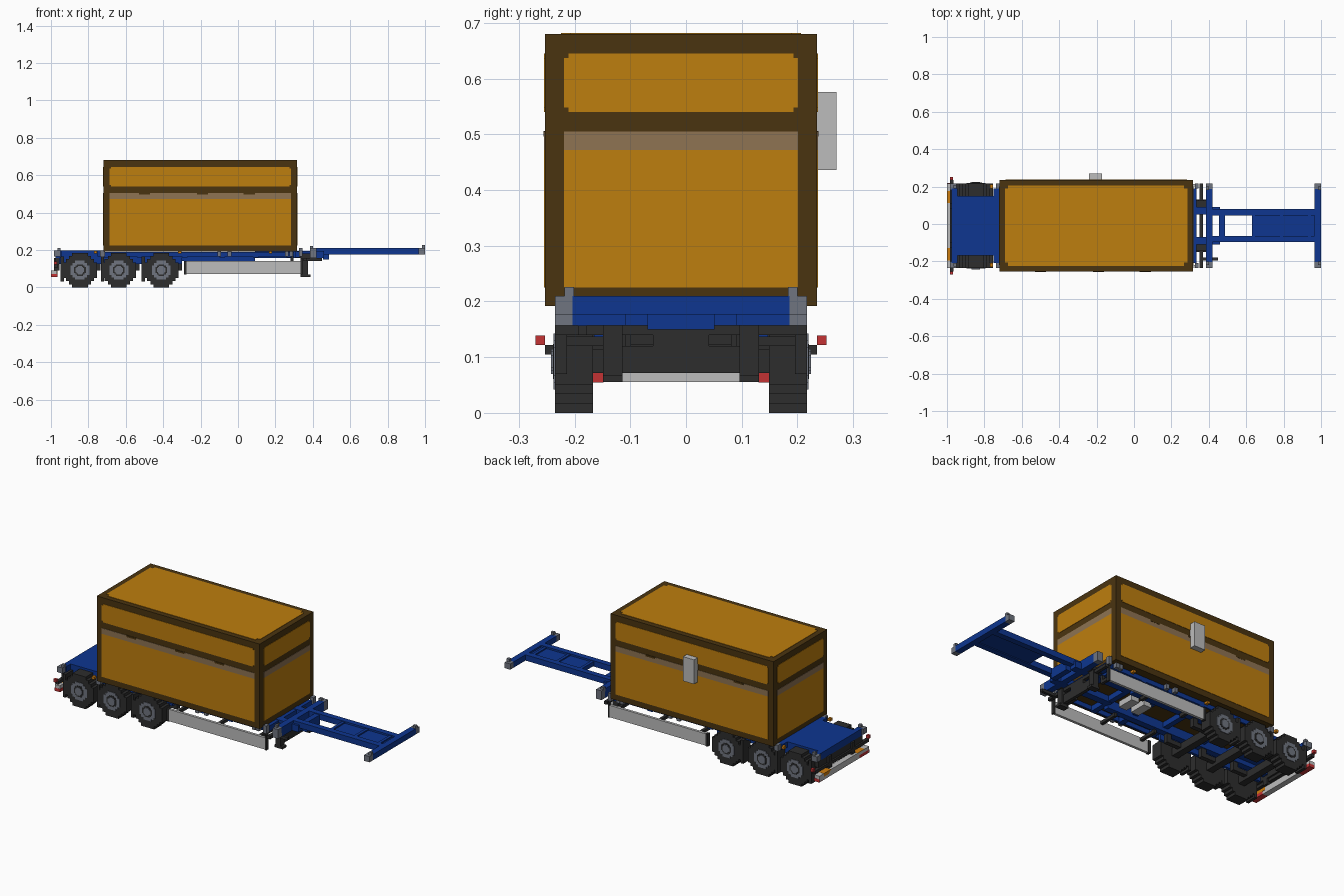
import bpy, bmesh, math
from mathutils import Matrix, Vector

if "Cube" in bpy.data.objects:
    bpy.data.objects.remove(bpy.data.objects["Cube"], do_unlink=True)

C = -0.009          # y of the trailer centre line
V = 0.0168          # block size


def material(name, r, g, b):
    lin = [((c / 255 + 0.055) / 1.055) ** 2.4 if c > 10 else c / 255 / 12.92 for c in (r, g, b)]
    m = bpy.data.materials.new(name)
    m.use_nodes = True
    m.diffuse_color = (*lin, 1)
    m.node_tree.nodes["Principled BSDF"].inputs["Base Color"].default_value = (*lin, 1)
    return m


BROWN = material("dark brown", 74, 52, 16)
AMBER = material("amber panel", 190, 126, 14)
TAN = material("grey brown", 142, 115, 82)
BLUE = material("chassis blue", 14, 54, 144)
DARK = material("dark grey", 45, 45, 45)
STEEL = material("steel grey", 112, 117, 128)
LIGHT = material("light grey", 188, 188, 188)
RED = material("lamp red", 195, 50, 52)
ORANGE = material("lamp orange", 205, 125, 15)


def finish(name, bm, mat):
    bmesh.ops.recalc_face_normals(bm, faces=bm.faces)
    me = bpy.data.meshes.new(name)
    bm.to_mesh(me)
    bm.free()
    me.materials.append(mat)
    ob = bpy.data.objects.new(name, me)
    bpy.context.collection.objects.link(ob)
    return ob


def part(name, mat, *boxes):
    """One object from boxes given as x0, x1, y0, y1, z0, z1."""
    bm = bmesh.new()
    for x0, x1, y0, y1, z0, z1 in boxes:
        m = Matrix.Translation(((x0 + x1) / 2, (y0 + y1) / 2, (z0 + z1) / 2))
        bmesh.ops.create_cube(bm, size=1, matrix=m @ Matrix.Diagonal((x1 - x0, y1 - y0, z1 - z0, 1)))
    return finish(name, bm, mat)


def sym(x0, x1, d0, d1, z0, z1):
    """A box and its mirror image, d measured out from the centre line."""
    return [(x0, x1, C + d0, C + d1, z0, z1), (x0, x1, C - d1, C - d0, z0, z1)]


def mid(x0, x1, d, z0, z1):
    return (x0, x1, C - d, C + d, z0, z1)


def prism(name, mat, outline, origin, u, v, depth):
    """Extrude a 2D outline lying in the u, v plane by the depth vector."""
    bm = bmesh.new()
    o, u, v = Vector(origin), Vector(u), Vector(v)
    face = bm.faces.new([bm.verts.new(o + u * a + v * b) for a, b in outline])
    geo = bmesh.ops.extrude_face_region(bm, geom=[face])["geom"]
    bmesh.ops.translate(bm, vec=depth, verts=[g for g in geo if isinstance(g, bmesh.types.BMVert)])
    return finish(name, bm, mat)


def mirror4(quarter):
    """Complete a closed outline from its first quadrant."""
    half = quarter + [(-a, b) for a, b in reversed(quarter)]
    return half + [(-a, -b) for a, b in half]


def notched(w, h, n=0.009):
    return mirror4([(w / 2, h / 2 - n), (w / 2 - n, h / 2 - n), (w / 2 - n, h / 2)])


# ---- Container body and its panels
X0, X1, Y0, Y1, Z0, Z1 = -0.72, 0.315, C - 0.244, C + 0.244, 0.192, 0.68
XM = (X0 + X1) / 2
part("container_body", BROWN, (X0, X1, Y0, Y1, Z0, Z1))
T = 0.002
walls = [("front", (XM, Y0, 0), (1, 0, 0), (0, -T, 0), 0.97),
         ("back", (XM, Y1, 0), (1, 0, 0), (0, T, 0), 0.97),
         ("right_end", (X0, C, 0), (0, 1, 0), (-T, 0, 0), 0.42),
         ("left_end", (X1, C, 0), (0, 1, 0), (T, 0, 0), 0.42)]
for side, o, u, d, w in walls:
    for label, mat, z0, z1, n in (("upper_panel", AMBER, 0.54, 0.645, 0.008),
                                  ("lower_panel", AMBER, 0.225, 0.472, 0.006),
                                  ("panel_strip", TAN, 0.472, 0.505, 0.006)):
        h = z1 - z0
        prism(f"{side}_{label}", mat, notched(w, h, n) if label == "upper_panel" else
              [(-w / 2, -h / 2), (w / 2, -h / 2), (w / 2, h / 2), (-w / 2, h / 2)],
              Vector(o) + Vector((0, 0, (z0 + z1) / 2)), u, (0, 0, 1), d)
prism("roof_panel", AMBER, notched(0.975, 0.43, 0.017), (XM, C, Z1), (1, 0, 0), (0, 1, 0), (0, 0, T))
part("strip_tabs", BROWN, *[b for x in (-0.5, -0.19, 0.06)
                            for b in sym(x - 0.03, x + 0.03, 0.24, 0.247, 0.496, 0.506)])
part("wall_unit", LIGHT, (-0.24, -0.17, Y1, 0.27, 0.436, 0.576))
part("wall_unit_mount", BROWN, (-0.235, -0.175, Y1, Y1 + 0.004, 0.535, 0.555))

# ---- Chassis rails, cross members and rear deck
part("main_rails", BLUE, *sym(-0.975, 0.09, 0.085, 0.12, 0.14, 0.19),
     *sym(0.09, 0.46, 0.06, 0.1, 0.157, 0.195))
part("cross_members", BLUE, *[mid(x, x + 0.03, 0.2, 0.16, 0.19)
                              for x in (-0.72, -0.54, -0.3, -0.1, 0.08, 0.26)],
     *sym(-0.72, 0.3, 0.19, 0.2, 0.165, 0.19))
part("rear_deck", BLUE, mid(-0.975, X0, 0.16, 0.165, 0.197),
     mid(-0.975, -0.945, 0.2, 0.157, 0.197), mid(-0.75, X0, 0.2, 0.165, 0.197))
part("inner_brackets", BLUE, *sym(-0.97, -0.3, 0.14, 0.156, 0.125, 0.17))

# ---- Gooseneck and extending boom
part("neck_crossbar", BLUE, mid(0.385, 0.42, 0.195, 0.157, 0.21), mid(0.305, 0.335, 0.2, 0.16, 0.192))
part("boom_rails", BLUE, *sym(0.4, 0.97, 0.055, 0.088, 0.177, 0.21))
part("boom_plate", BLUE, mid(0.63, 0.97, 0.06, 0.182, 0.2))
part("boom_ties", BLUE, mid(0.455, 0.487, 0.06, 0.15, 0.205),
     *[mid(x, x + 0.017, 0.06, 0.19, 0.207) for x in (0.63, 0.78, 0.93)])
part("boom_end_bar", BLUE, mid(0.965, 1.0, 0.195, 0.177, 0.21))
part("neck_cheeks", DARK, *sym(0.315, 0.385, 0.1, 0.135, 0.157, 0.18))

# ---- Corner castings and container locks
part("corner_castings", STEEL, *sym(0.385, 0.42, 0.192, 0.226, 0.157, 0.21),
     *sym(0.965, 1.0, 0.192, 0.226, 0.177, 0.21), *sym(0.983, 1.0, 0.192, 0.209, 0.21, 0.226),
     *sym(0.385, 0.402, 0.192, 0.209, 0.21, 0.222),
     *sym(0.325, 0.345, 0.2, 0.226, 0.165, 0.21),
     *sym(-0.985, -0.95, 0.192, 0.226, 0.165, 0.197), *sym(-0.965, -0.948, 0.2, 0.217, 0.197, 0.212),
     *sym(-0.737, -0.71, 0.195, 0.226, 0.165, 0.197))
part("side_locks", STEEL, *[b for x in (-0.11, -0.055, 0.25, 0.275)
                            for b in sym(x, x + 0.02, 0.2, 0.222, 0.165, 0.191)])
part("side_markers", ORANGE, *[b for x in (-0.77, -0.32, 0.165)
                               for b in sym(x, x + V, 0.2, 0.22, 0.18, 0.195)])

# ---- Wheels, hubs, axles and mudflaps
tyre = mirror4([(a * V, b * V) for a, b in
                ((5.5, 2.5), (4.5, 2.5), (4.5, 3.5), (3.5, 3.5), (3.5, 4.5), (2.5, 4.5), (2.5, 5.5))])
disc = mirror4([(a * V, b * V) for a, b in ((3, 1.5), (2.3, 1.5), (2.3, 2.3), (1.5, 2.3), (1.5, 3))])
R = 5.5 * V
AXLES = (-0.845, -0.637, -0.41)
for i, x in enumerate(AXLES, 1):
    for side, s in (("front", -1), ("back", 1)):
        def ring(label, mat, outline, d0, d1, k=1):
            prism(f"{side}_{label}_{i}", mat, [(a * k, b * k) for a, b in outline],
                  (x, C + s * d0, R), (1, 0, 0), (0, 0, 1), (0, s * (d1 - d0), 0))
        ring("tyre", DARK, tyre, 0.158, 0.226)
        ring("hub", STEEL, disc, 0.226, 0.229)
        ring("hub_recess", DARK, disc, 0.229, 0.230, 0.62)
        ring("hub_cap", STEEL, disc, 0.230, 0.233, 0.45)
part("axles", DARK, *[mid(x - 0.02, x + 0.02, 0.165, 0.072, 0.115) for x in AXLES])
part("suspension_arms", DARK, *[b for x in AXLES for b in
                                sym(x - 0.01, x + 0.11, 0.09, 0.115, 0.09, 0.115)
                                + sym(x + 0.08, x + 0.11, 0.09, 0.115, 0.1, 0.15)])
part("mudflaps", DARK, *[b for x in (-0.948, -0.733, -0.515)
                         for b in sym(x, x + V, 0.158, 0.226, 0.032, 0.165)])

# ---- Side guards with their brackets
part("side_guards", LIGHT, *sym(-0.275, 0.335, 0.209, 0.224, 0.072, 0.14))
part("guard_ends", DARK, *sym(-0.29, -0.275, 0.205, 0.226, 0.07, 0.142),
     *sym(0.335, 0.345, 0.205, 0.226, 0.07, 0.157))
part("guard_brackets", DARK, *[b for x in (-0.24, 0.02, 0.28)
                               for b in sym(x, x + V, 0.1, 0.21, 0.12, 0.137)
                               + sym(x, x + V, 0.1, 0.117, 0.12, 0.165)])
part("air_tanks", LIGHT, *[(x, x + 0.05, C - 0.05, C + 0.05, 0.142, 0.175) for x in (-0.08, 0.0)])

# ---- Landing gear
part("landing_legs", DARK, *sym(0.342, 0.375, 0.105, 0.14, 0.055, 0.16),
     *sym(0.335, 0.388, 0.105, 0.14, 0.055, 0.068),
     mid(0.35, 0.368, 0.11, 0.072, 0.12), mid(0.35, 0.368, 0.226, 0.14, 0.158),
     mid(0.35, 0.368, 0.05, 0.12, 0.142), (0.36, 0.45, C - 0.185, C - 0.17, 0.14, 0.157))

# ---- Rear bumper and lamps
part("rear_bumper", LIGHT, mid(-1.0, -0.968, 0.226, 0.055, 0.09))
part("bumper_mounts", DARK, *sym(-0.985, -0.955, 0.09, 0.12, 0.09, 0.157),
     mid(-0.985, -0.965, 0.244, 0.105, 0.122), mid(-0.975, -0.955, 0.2, 0.122, 0.157))
part("bumper_red_lamps", RED, *sym(-1.0, -0.966, 0.139, 0.227, 0.0545, 0.072))
part("bumper_orange_lamps", ORANGE, *sym(-1.0, -0.966, 0.12, 0.185, 0.072, 0.0905))
part("outrigger_lamps", RED, *sym(-0.985, -0.968, 0.244, 0.261, 0.122, 0.139))
part("outrigger_stalks", DARK, *sym(-0.985, -0.968, 0.227, 0.244, 0.105, 0.122))
